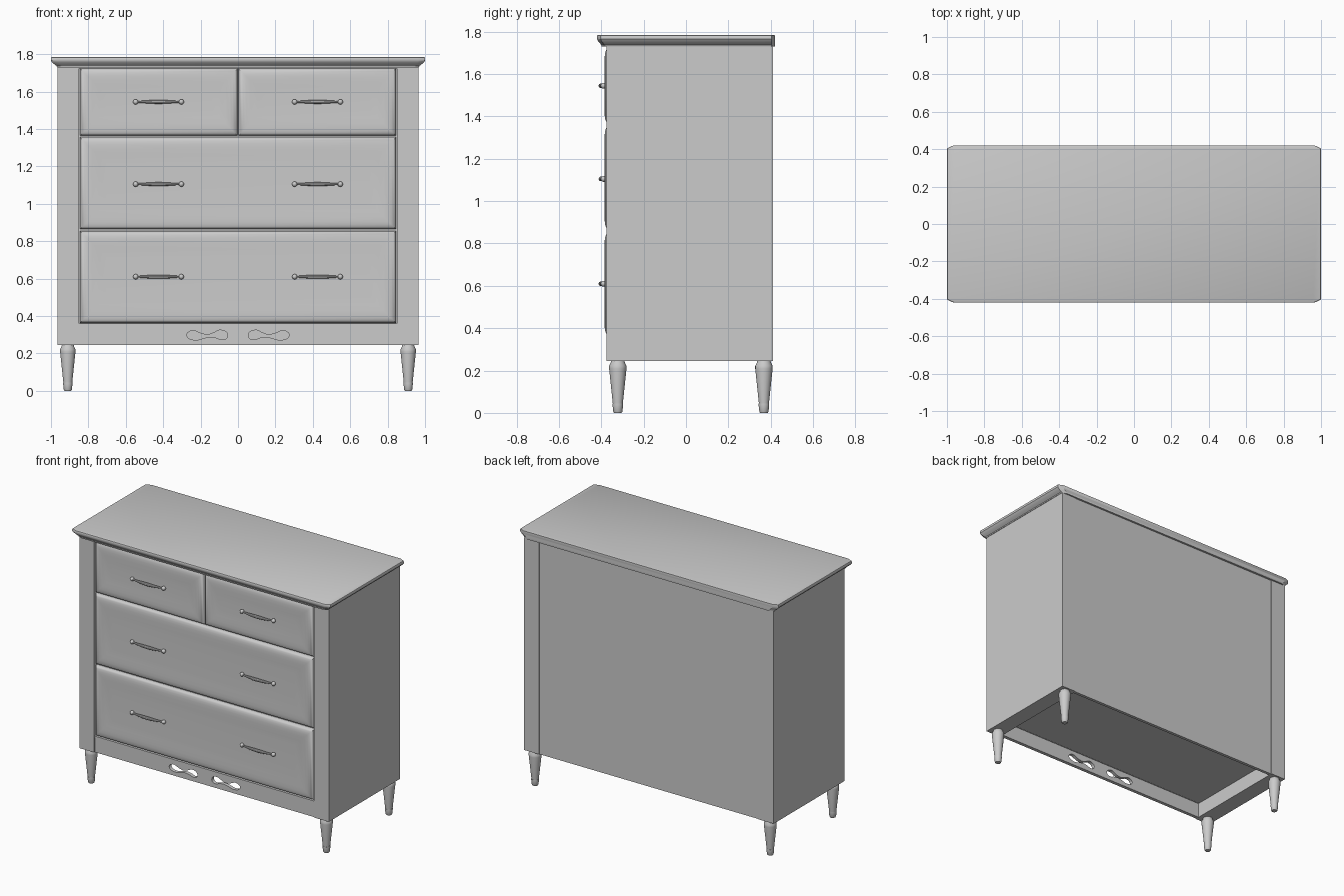
import bpy, bmesh, math
from mathutils import Vector

if "Cube" in bpy.data.objects:
    bpy.data.objects.remove(bpy.data.objects["Cube"])


def smooth(ob, angle=35):
    bpy.ops.object.select_all(action='DESELECT')
    ob.select_set(True)
    bpy.context.view_layer.objects.active = ob
    bpy.ops.object.shade_smooth_by_angle(angle=math.radians(angle))
    return ob


def loft(name, rings):
    """Skin a stack of equal-length rings and cap both ends."""
    bm = bmesh.new()
    vr = [[bm.verts.new(p) for p in r] for r in rings]
    n = len(vr[0])
    for a, b in zip(vr, vr[1:]):
        for i in range(n):
            j = (i + 1) % n
            bm.faces.new((a[i], a[j], b[j], b[i]))
    bm.faces.new(vr[0])
    bm.faces.new(vr[-1])
    bmesh.ops.recalc_face_normals(bm, faces=bm.faces)
    me = bpy.data.meshes.new(name)
    bm.to_mesh(me)
    bm.free()
    ob = bpy.data.objects.new(name, me)
    bpy.context.collection.objects.link(ob)
    return ob


def box(name, x0, x1, y0, y1, z0, z1):
    return loft(name, [[(x0, y0, z), (x1, y0, z), (x1, y1, z), (x0, y1, z)] for z in (z0, z1)])


def lathe(name, cx, cy, profile, n=24):
    ang = [2 * math.pi * i / n for i in range(n)]
    return smooth(loft(name, [[(cx + r * math.cos(a), cy + r * math.sin(a), z) for a in ang]
                              for r, z in profile]))


def to_mesh(ob):
    bpy.ops.object.select_all(action='DESELECT')
    ob.select_set(True)
    bpy.context.view_layer.objects.active = ob
    bpy.ops.object.convert(target='MESH')
    return bpy.context.view_layer.objects.active


def catmull(pts, steps=6):
    """Smooth closed loop through the given 2D points."""
    out, n = [], len(pts)
    P = [Vector(p) for p in pts]
    for i in range(n):
        a, b, c, d = (P[(i + k) % n] for k in (-1, 0, 1, 2))
        for s in range(steps):
            t = s / steps
            out.append(0.5 * (2 * b + (c - a) * t + (2 * a - 5 * b + 4 * c - d) * t * t
                              + (3 * b - a - 3 * c + d) * t ** 3))
    return out


# Carcass: thick sides, drawer core (its underside is the raised floor), back panel
for s, side in ((-1, "left"), (1, "right")):
    box(side + "_side", *sorted((s * 0.85, s * 0.965)), -0.375, 0.41, 0.245, 1.732)
box("drawer_carcass", -0.85, 0.85, -0.35, 0.39, 0.35, 1.732)
box("back_panel", -0.85, 0.85, 0.385, 0.406, 0.245, 1.732)
box("lower_lip", -0.85, 0.85, -0.374, -0.34, 0.349, 0.36)
box("top_rail", -0.85, 0.85, -0.37, -0.34, 1.724, 1.732)

# Top slab with moulded edge on front and sides, clipped corners
rings = []
for z, o in ((1.73, 0.032), (1.737, 0.030), (1.743, 0.022), (1.75, 0.013), (1.758, 0.005),
             (1.765, 0.0), (1.779, 0.0), (1.783, 0.002), (1.785, 0.007)):
    x, f, b = 1 - o, -0.42 + o * 0.7, 0.42 - (0.006 if z > 1.784 else 0)
    cx, cy = 0.035, 0.016
    rings.append([(-x + cx, f, z), (x - cx, f, z), (x, f + cy, z), (x, b - cy, z),
                  (x - cx, b, z), (-x + cx, b, z), (-x, b - cy, z), (-x, f + cy, z)])
smooth(loft("top_slab", rings), 28)

# Pillowed drawer fronts with a slightly dished centre
PILLOW = ((0, -0.345), (0, -0.362), (0.005, -0.371), (0.013, -0.378), (0.026, -0.3825),
          (0.042, -0.384), (0.065, -0.3835), (0.10, -0.381), (0.14, -0.380))
for name, x0, x1, z0, z1 in (("top_left_drawer", -0.845, -0.002, 1.364, 1.724),
                             ("top_right_drawer", 0.002, 0.845, 1.364, 1.724),
                             ("middle_drawer", -0.845, 0.845, 0.864, 1.356),
                             ("bottom_drawer", -0.845, 0.845, 0.363, 0.854)):
    smooth(loft(name, [[(x0 + d, y, z0 + d), (x1 - d, y, z0 + d), (x1 - d, y, z1 - d),
                        (x0 + d, y, z1 - d)] for d, y in PILLOW]), 40)

# Bowed spindle handles with a round knob at each end
for z in (1.545, 1.105, 0.61):
    for cx in (-0.425, 0.425):
        cu = bpy.data.curves.new("handle_bar", 'CURVE')
        cu.dimensions, cu.bevel_depth, cu.bevel_resolution = '3D', 0.011, 3
        cu.use_fill_caps = True
        sp = cu.splines.new('POLY')
        sp.points.add(16)
        for i, p in enumerate(sp.points):
            t = i / 8 - 1
            p.co = (cx + 0.125 * t, -0.389 - 0.013 * (1 - t * t), z, 1)
            p.radius = 0.4 + 0.6 * math.cos(t * math.pi / 2) ** 1.5 if abs(t) < 1 else 0.4
        bar = bpy.data.objects.new("handle_bar", cu)
        bpy.context.collection.objects.link(bar)
        smooth(to_mesh(bar))
        for s in (-1, 1):
            bpy.ops.mesh.primitive_uv_sphere_add(segments=16, ring_count=10, radius=0.014,
                                                 location=(cx + s * 0.122, -0.389, z))
            knob = bpy.context.object
            knob.name = "handle_knob"
            smooth(knob)

# Lower front rail with two mirrored scroll cut-outs
SCROLL = ((-0.275, 0.298), (-0.262, 0.316), (-0.235, 0.322), (-0.20, 0.308), (-0.165, 0.300),
          (-0.135, 0.308), (-0.10, 0.324), (-0.068, 0.318), (-0.055, 0.298), (-0.065, 0.278),
          (-0.09, 0.274), (-0.115, 0.283), (-0.15, 0.288), (-0.185, 0.281), (-0.22, 0.272),
          (-0.258, 0.278))
cu = bpy.data.curves.new("lower_rail", 'CURVE')
cu.dimensions, cu.fill_mode, cu.extrude = '2D', 'BOTH', 0.012
loop = catmull(SCROLL)
outline = [(-0.85, 0.245), (0.85, 0.245), (0.85, 0.35), (-0.85, 0.35)]
for pts in (outline, loop, [(-p[0], p[1]) for p in loop]):
    sp = cu.splines.new('POLY')
    sp.points.add(len(pts) - 1)
    for p, q in zip(sp.points, pts):
        p.co = (q[0], q[1], 0, 1)
    sp.use_cyclic_u = True
rail = bpy.data.objects.new("lower_rail", cu)
bpy.context.collection.objects.link(rail)
rail.rotation_euler.x = math.pi / 2
rail.location.y = -0.357
smooth(to_mesh(rail))

# Tapered legs with small foot caps
for x in (-0.91, 0.91):
    for y, where in ((-0.322, "front"), (0.368, "back")):
        lathe(where + "_leg", x, y, ((0.031, 0.247), (0.034, 0.236), (0.041, 0.222),
                                     (0.041, 0.208), (0.0235, 0.042)))
        lathe(where + "_foot_cap", x, y, ((0.025, 0.044), (0.025, 0.036), (0.0215, 0.006),
                                          (0.018, 0.0)))
